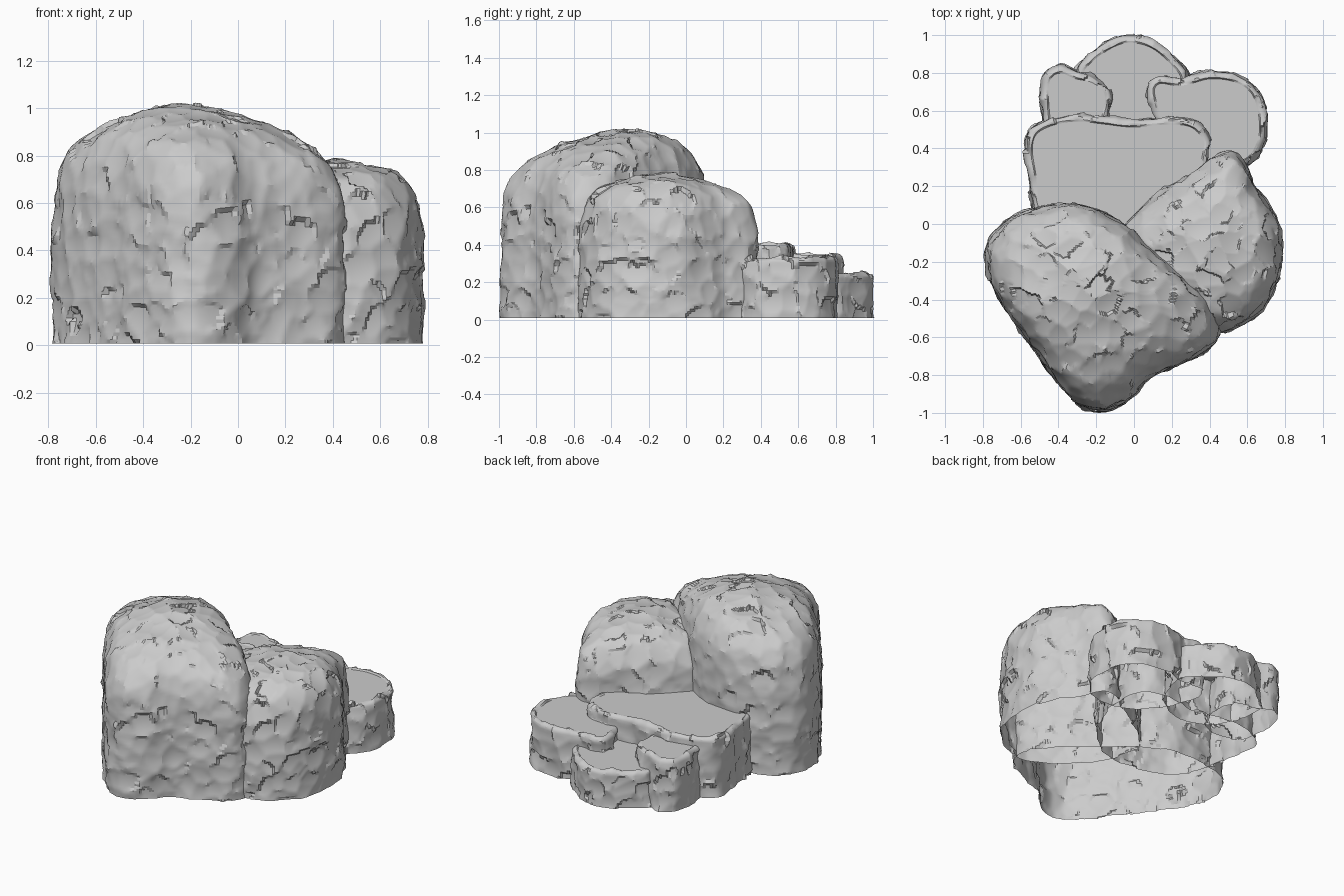
import bpy, bmesh, math
from mathutils import Vector, noise

if "Cube" in bpy.data.objects:
    bpy.data.objects.remove(bpy.data.objects["Cube"])


def smooth_loop(pts, count):
    """Closed Catmull-Rom curve through pts, resampled evenly."""
    dense, n = [], len(pts)
    for i in range(n):
        a, b, c, d = (Vector(pts[(i + k) % n]) for k in (-1, 0, 1, 2))
        for j in range(24):
            t = j / 24
            dense.append(0.5 * (2 * b + (c - a) * t + (2 * a - 5 * b + 4 * c - d) * t * t
                                + (3 * b - a - 3 * c + d) * t ** 3))
    dense.append(dense[0])
    dist = [0]
    for p, q in zip(dense, dense[1:]):
        dist.append(dist[-1] + (q - p).length)
    out, k = [], 0
    for i in range(count):
        target = dist[-1] * i / count
        while dist[k + 1] < target:
            k += 1
        f = (target - dist[k]) / max(dist[k + 1] - dist[k], 1e-9)
        out.append(dense[k].lerp(dense[k + 1], f))
    # counter-clockwise order keeps the normals outward
    area = sum(p.cross(q) for p, q in zip(out, out[1:] + out[:1]))
    return out if area > 0 else out[::-1]


def skin(bm, rings):
    rows = [[bm.verts.new(co) for co in ring] for ring in rings]
    n = len(rows[0])
    for lo, hi in zip(rows, rows[1:]):
        for i in range(n):
            j = (i + 1) % n
            bm.faces.new((lo[i], lo[j], hi[j], hi[i]))
    return rows


def chisel(bm, verts, cell, amp, seed):
    """Cut the surface into tilted facets that meet in creases, like hewn stone."""
    bm.normal_update()
    moves = []
    for v in verts:
        q = v.co / cell + Vector((seed, seed * 2.3, seed * 0.7))
        pts = noise.voronoi(q)[1]
        planes = []
        for p in pts:
            tilt = noise.noise_vector(p * 13.7)
            planes.append(tilt.dot(q - p) * 1.1 + tilt.z * 0.5 + (q - p).length_squared * 0.45)
        broad = noise.noise(v.co * 4 + Vector((seed, 0, 0)))
        moves.append((v, v.normal * (amp * (min(planes) - 0.05) + 0.006 * broad)))
    for v, m in moves:
        v.co += m
        v.co.z = max(v.co.z, 0.005)


def finish(bm, name):
    mesh = bpy.data.meshes.new(name)
    bm.to_mesh(mesh)
    bm.free()
    ob = bpy.data.objects.new(name, mesh)
    bpy.context.collection.objects.link(ob)
    bpy.ops.object.select_all(action='DESELECT')
    ob.select_set(True)
    bpy.context.view_layer.objects.active = ob
    bpy.ops.object.shade_smooth_by_angle(angle=math.radians(20))
    for face in mesh.polygons:
        if len(face.vertices) > 4:      # flat cap of a step stone
            face.use_smooth = False


def boulder(name, outline, apex, height, slope, power, seed):
    """Domed rock: outline shrinks toward the apex on a squarish profile; open below."""
    loop, c, steps = smooth_loop(outline, 230), Vector(apex), 90
    rings = []
    for k in range(steps):
        a = math.pi / 2 * k / steps
        r = (math.cos(a) ** power + math.sin(a) ** power) ** (-1 / power)
        ring = []
        for p in loop:
            d = (p - c) * (r * math.cos(a))
            top = height - slope * (math.hypot(d.length, 0.1) - 0.1)
            ring.append((c.x + d.x, c.y + d.y, 0.008 + top * r * math.sin(a)))
        rings.append(ring)
    bm = bmesh.new()
    rows = skin(bm, rings)
    tip = bm.verts.new((c.x, c.y, height + 0.008))
    for i, v in enumerate(rows[-1]):
        bm.faces.new((v, rows[-1][(i + 1) % len(loop)], tip))
    chisel(bm, bm.verts, 0.085, 0.028, seed)
    finish(bm, name)


def step_stone(name, outline, height, seed):
    """Flat-topped rock with a rough rounded rim; open below."""
    loop = smooth_loop(outline, 220)
    n = len(loop)
    inward = []
    for i in range(n):
        t = (loop[(i + 1) % n] - loop[i - 1]).normalized()
        inward.append(Vector((-t.y, t.x)))
    r = 0.03
    profile = [(0.004 * k / 18, 0.008 + (height - r - 0.008) * k / 18) for k in range(18)]
    profile += [(0.004 + r - r * math.cos(a), height - r + r * math.sin(a))
                for a in (math.pi / 2 * k / 5 for k in range(6))]
    profile.append((0.042, height - 0.008))
    bm = bmesh.new()
    rows = skin(bm, [[(p.x + w.x * i, p.y + w.y * i, z) for p, w in zip(loop, inward)]
                     for i, z in profile])
    chisel(bm, [v for row in rows[:-1] for v in row], 0.085, 0.032, seed)
    bm.faces.new(rows[-1])
    finish(bm, name)


# Tall front boulder
boulder("large_boulder",
        [(-.78, -.13), (-.70, 0), (-.55, .08), (-.38, .105), (-.2, .08), (-.05, 0), (.1, -.13),
         (.3, -.29), (.42, -.42), (.46, -.55), (.4, -.66), (.25, -.74), (.08, -.82), (-.03, -.93),
         (-.16, -.99), (-.3, -.95), (-.42, -.82), (-.55, -.64), (-.68, -.45), (-.77, -.28)],
        (-.22, -.33), 1.015, .35, 7, 3)

# Second boulder, partly buried in the first
boulder("medium_boulder",
        [(.5, .39), (.58, .34), (.63, .22), (.7, .12), (.77, -.02), (.78, -.2), (.74, -.35),
         (.65, -.48), (.5, -.56), (.36, -.57), (.2, -.48), (.05, -.32), (-.05, -.14), (-.06, -.02),
         (.02, .07), (.12, .16), (.25, .24), (.38, .33)],
        (.42, -.13), .775, .27, 6.5, 8)

# Flat stepping stones at the back, highest to lowest
step_stone("upper_step",
           [(-.58, .4), (-.55, .5), (-.45, .56), (-.3, .585), (-.15, .57), (0, .555), (.2, .57),
            (.33, .545), (.41, .45), (.4, .34), (.36, .15), (.26, -.05), (.1, -.18), (-.15, -.23),
            (-.4, -.15), (-.53, .06), (-.56, .25)], .405, 1)
step_stone("left_step",
           [(-.49, .75), (-.45, .82), (-.38, .84), (-.3, .81), (-.2, .785), (-.12, .71),
            (-.12, .6), (-.18, .46), (-.34, .4), (-.46, .46), (-.49, .6)], .355, 5)
step_stone("right_step",
           [(.07, .73), (.13, .785), (.25, .775), (.4, .81), (.55, .79), (.66, .71), (.705, .55),
            (.69, .42), (.61, .31), (.42, .27), (.24, .34), (.14, .48), (.08, .63)], .335, 7)
step_stone("lower_step",
           [(-.31, .81), (-.2, .93), (-.05, 1), (.1, .975), (.22, .88), (.29, .77), (.24, .58),
            (.05, .42), (-.18, .45), (-.3, .64)], .25, 11)
